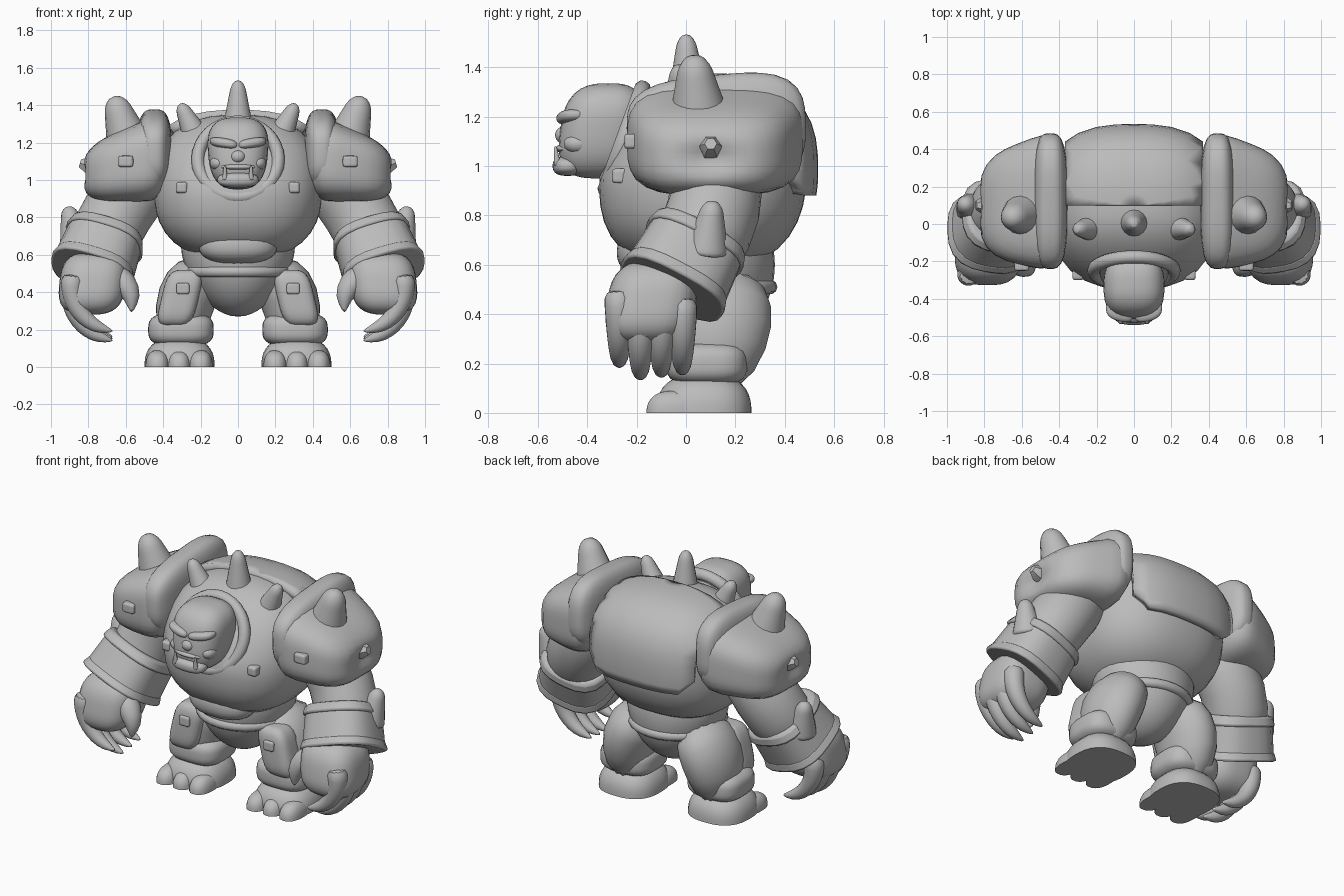
import bpy, bmesh, math
from mathutils import Matrix, Vector

cube = bpy.data.objects.get("Cube")
if cube:
    bpy.data.objects.remove(cube, do_unlink=True)

grey = bpy.data.materials.new("clay_grey")
grey.use_nodes = True
grey.diffuse_color = (.5, .5, .5, 1)
grey.node_tree.nodes["Principled BSDF"].inputs["Base Color"].default_value = (.5, .5, .5, 1)


def finish(name, bm, mirror=False, subdivide=False, thickness=0, bevel=0):
    bmesh.ops.recalc_face_normals(bm, faces=bm.faces)
    mesh = bpy.data.meshes.new(name)
    bm.to_mesh(mesh)
    bm.free()
    part = bpy.data.objects.new(name, mesh)
    bpy.context.collection.objects.link(part)
    mesh.materials.append(grey)
    mesh.shade_smooth()
    mesh.set_sharp_from_angle(angle=math.radians(50))
    if thickness:
        solid = part.modifiers.new("thickness", 'SOLIDIFY')
        solid.thickness, solid.offset = thickness, -1
    if bevel:
        soft = part.modifiers.new("soft_edges", 'BEVEL')
        soft.width, soft.segments = bevel, 2
    if subdivide:
        part.modifiers.new("smooth", 'SUBSURF').levels = 1
    if mirror:
        part.modifiers.new("mirror", 'MIRROR').use_mirror_merge = False


# Rounded block filling the box from low to high; a higher power is boxier
def rounded(low, high, power, shape=None):
    bm = bmesh.new()
    bmesh.ops.create_uvsphere(bm, u_segments=32, v_segments=20, radius=1)
    low, high = Vector(low), Vector(high)
    middle, half = (low + high) / 2, (high - low) / 2
    for vert in bm.verts:
        point = vert.co / sum(abs(c) ** power for c in vert.co) ** (1 / power)
        if shape:
            point = Vector(shape(*point))
        vert.co = middle + point * half
    return bm


# Blocks lying wholly on the left side are repeated on the right
def block(name, low, high, power=2, shape=None):
    finish(name, rounded(low, high, power, shape), mirror=low[0] > 0)


# Tube along a path; radius is a function of the way along it
def limb(name, path, radius, sides=12, flat=1, power=2, soft=True, bevel=0):
    path = [Vector(p) for p in path]
    last = len(path) - 1
    bm = bmesh.new()
    rows = []
    for i, centre in enumerate(path):
        along = (path[min(i + 1, last)] - path[max(i - 1, 0)]).normalized()
        across = Vector((1, 0, 0)) - along * along.x
        across.normalize()
        deep = along.cross(across)
        r = radius(i / last)
        row = []
        for k in range(sides):
            a = math.tau * (k + .5) / sides
            c, s = math.cos(a), math.sin(a)
            fit = r / (abs(c) ** power + abs(s) ** power) ** (1 / power)
            row.append(bm.verts.new(centre + across * c * fit * flat + deep * s * fit))
        rows.append(row)
    for a, b in zip(rows, rows[1:]):
        for k in range(sides):
            j = (k + 1) % sides
            bm.faces.new((a[k], a[j], b[j], b[k]))
    bm.faces.new(rows[0])
    bm.faces.new(rows[-1])
    finish(name, bm, mirror=path[0].x > 0, subdivide=soft, bevel=bevel)


# Blunt horn
def spike(name, base, tip, size):
    base, tip = Vector(base), Vector(tip)
    steps = 8
    path = [base.lerp(tip, i / steps) for i in range(steps + 1)]
    limb(name, path, lambda t: size * (1.05 - .65 * t if t < 1 else .2), sides=8)


# Round bar bent into a circle and tipped about the x axis
def hoop(name, centre, size, bar, tip):
    bm = bmesh.new()
    rows = []
    turn = Matrix.Rotation(math.radians(tip), 3, 'X')
    for i in range(32):
        spin = Matrix.Rotation(math.tau * i / 32, 3, 'Z')
        row = []
        for k in range(10):
            a = math.tau * k / 10
            point = Vector((size + bar * math.cos(a), 0, bar * math.sin(a)))
            row.append(bm.verts.new(Vector(centre) + turn @ spin @ point))
        rows.append(row)
    for i, a in enumerate(rows):
        b = rows[i - 1]
        for k in range(10):
            bm.faces.new((a[k - 1], a[k], b[k], b[k - 1]))
    finish(name, bm)


# Torso: the chest falls back towards the neck
def chest_form(x, y, z):
    fall = 1 - .3 * max(0, z) if y < 0 else 1
    return x, y * fall + .05 * z, z


block("chest", (-.45, -.35, .57), (.45, .49, 1.35), 2.5, chest_form)
block("belly", (-.3, -.2, .27), (.3, .36, .93), 2, lambda x, y, z: (x * (1 + .2 * z), y, z))
block("belly_plate", (-.21, -.28, .55), (.21, 0, .75), 2.4)
block("chest_scars", (.27, -.3, .93), (.33, -.2, .99), 6)
hoop("belt", (0, .08, .51), .26, .03, 0)
hoop("neck_collar", (0, -.25, 1.11), .215, .035, 70)

# Back plate trimmed from a block a little larger than the chest
bm = rounded((-.5, -.35, .6), (.5, .535, 1.375), 2.6)
cuts = [((0, .1, 0), (0, -1, 0)), ((0, 0, .88), (0, 0, -1))]
for side in (-1, 1):
    cuts.append(((side * .37, 0, 0), (side, 0, 0)))
    cuts.append(((side * .3, 0, .9), (side, 0, -1)))
for place, outward in cuts:
    bmesh.ops.bisect_plane(bm, geom=bm.verts[:] + bm.edges[:] + bm.faces[:],
                           plane_co=place, plane_no=outward, clear_outer=True)
finish("back_plate", bm, thickness=.06)

# Head and face
block("head", (-.16, -.51, .95), (.16, -.17, 1.335), 2.8,
      lambda x, y, z: (x * (1 + .1 * z), y + .15 * z, z))
block("neck", (-.16, -.34, .93), (.16, 0, 1.27))
block("brows", (.002, -.52, 1.17), (.15, -.41, 1.225), 2.6, lambda x, y, z: (x, y + .3 * x, z + .4 * x))
block("eyes", (.04, -.5, 1.14), (.1, -.45, 1.17))
block("cheeks", (.06, -.495, 1.05), (.15, -.38, 1.13))
block("nose", (-.04, -.53, 1.09), (.04, -.46, 1.16))
block("upper_lip", (-.1, -.53, 1.05), (.1, -.43, 1.09))
block("lower_jaw", (-.11, -.54, .96), (.11, -.42, 1.04), 2.6)
spike("tusks", (.07, -.52, 1.0), (.07, -.53, 1.08), .016)

# Spikes across the upper back
spike("centre_spike", (0, .01, 1.26), (0, 0, 1.535), .09)
spike("neck_spikes", (.21, -.02, 1.2), (.31, -.03, 1.41), .085)


# Shoulder armour slopes down outward and has a dished outer face
def shoulder_form(x, y, z):
    dish = max(0, .6 - math.hypot(y, z)) if x > .5 else 0
    return x - .3 * dish, y * (1 - .22 * x) - .05 * x, z * (1 - .25 * x) - .25 * x


# The inner band of the armour is lower at the front
def band_form(x, y, z):
    return x, y, z + .15 * y * max(0, z) - .05


block("shoulder_pads", (.36, -.22, .88), (.83, .44, 1.28), 3.5, shoulder_form)
block("shoulder_bands", (.355, -.24, .95), (.54, .485, 1.38), 3.2, band_form)
block("pad_tiles", (.56, -.25, 1.07), (.64, -.19, 1.13), 6)
spike("shoulder_spikes", (.56, .06, 1.12), (.665, .03, 1.45), .15)
limb("shoulder_studs", [(.75, .1, 1.07), (.81, .1, 1.08), (.845, .1, 1.09)],
     lambda t: .055 - .03 * t * t, sides=6, soft=False)

# Arms and bracers with raised rims
limb("arms", [(.46, .11, 1.1), (.59, .13, .9), (.7, .1, .75), (.78, -.05, .5)],
     lambda t: .18 + .025 * math.sin(math.pi * t))
axis = Vector((.32, -.45, -.85)).normalized()
middle = Vector((.74, 0, .61))


def sleeve(name, start, end, size):
    limb(name, [middle + axis * start, middle + axis * end],
         lambda t: size + .02 * t, sides=24, power=2.8, soft=False, bevel=.015)


sleeve("bracers", -.12, .12, .2)
sleeve("bracer_upper_rims", -.13, -.07, .2)
sleeve("bracer_lower_rims", .07, .13, .215)
spike("bracer_spikes", (.86, .08, .64), (.91, .11, .86), .1)

# Hands
block("palms", (.6, -.32, .28), (.955, .04, .62), 3, lambda x, y, z: (x - .1 * z, y + .15 * z, z))
for finger in range(4):
    y = -.27 + .085 * finger
    lift = .06 if finger == 0 else .01 * finger
    curl = [.3 * step - .3 for step in range(7)]
    path = [(.65 + .24 * math.cos(a), y, .37 + lift - .24 * math.sin(a)) for a in curl]
    limb(f"finger_{finger + 1}", path, lambda t: .062 * (1 - t) ** .45 + .005)
limb("thumbs", [(.68, -.17, .5), (.6, -.22, .45), (.56, -.24, .37), (.57, -.25, .29)],
     lambda t: .08 * (1 - t) ** .5 + .005)

# Legs
limb("thighs", [(.16, .13, .53), (.25, .14, .44), (.3, .13, .3), (.31, .08, .1)],
     lambda t: .17 + .07 * math.sin(math.pi * t) - .02 * t, flat=.75, sides=16)
block("thigh_guards", (.21, -.11, .22), (.41, .06, .52), 4, lambda x, y, z: (x - .35 * z, y, z))
block("thigh_tiles", (.26, -.125, .39), (.33, -.09, .45), 6)
block("ankle_cuffs", (.13, -.08, .11), (.48, .25, .29), 3.2)
block("feet", (.125, -.12, -.16), (.5, .265, .16), 2.6, lambda x, y, z: (x, y, max(z, 0)))
for toe in range(3):
    x = .2 + .115 * toe
    block(f"toe_{toe + 1}", (x - .065, -.16, -.09), (x + .065, .06, .09), 2.4,
          lambda x, y, z: (x, y, max(z, 0)))
